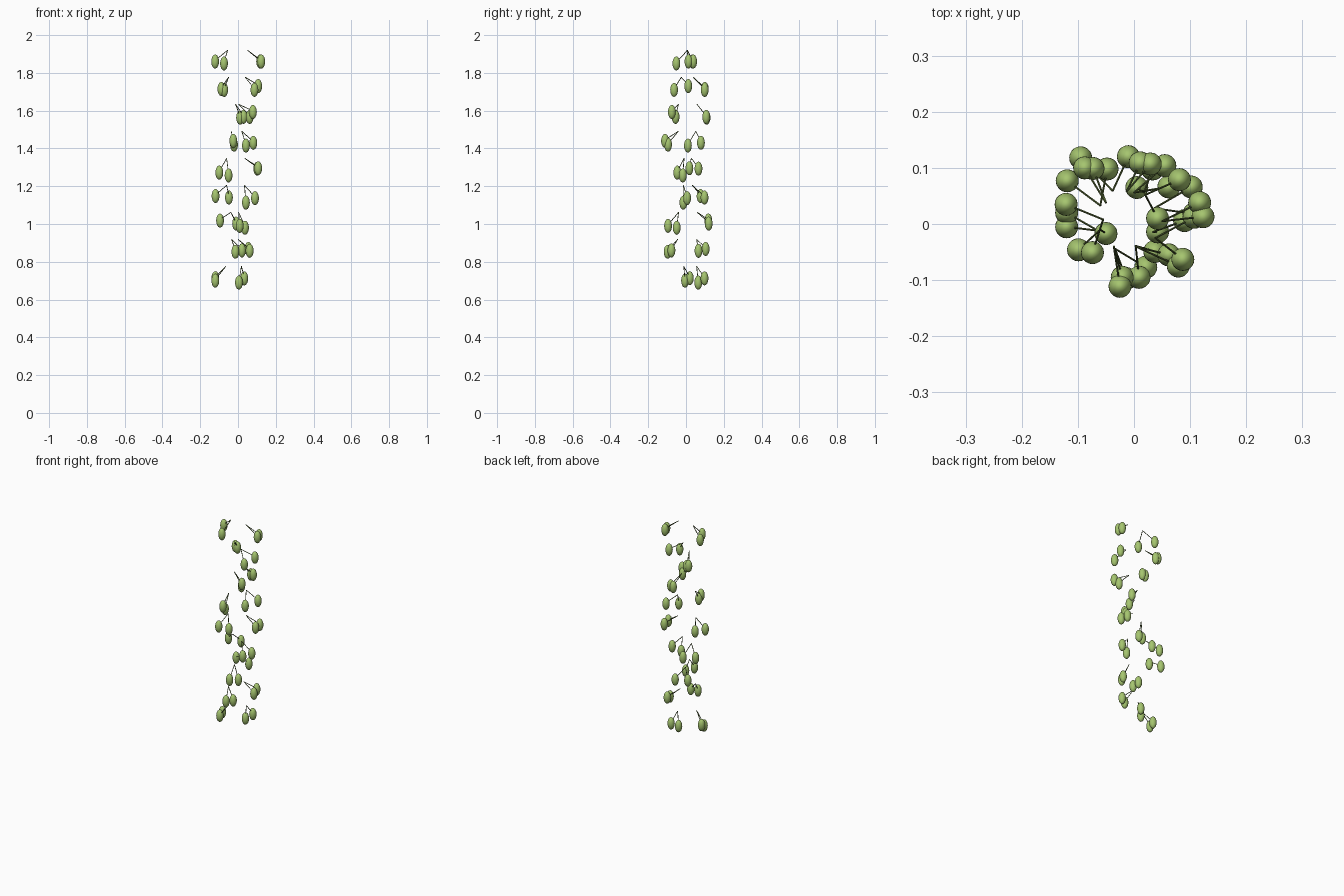
import bpy
from mathutils import Vector


def material(name, rgb):
    m = bpy.data.materials.new(name)
    m.diffuse_color = (*rgb, 1)
    return m


GREEN = material("fruit green", (0.38, 0.56, 0.16))
DARK = material("dark stem", (0.09, 0.13, 0.035))

# Fruit pairs, from the top tier down: stem origin x, y, then two fruit centres x, y, z
PAIRS = [
    (-0.055, 0.008, (-0.121, 0.035, 1.86), (-0.074, -0.051, 1.85)),
    (0.050, 0.005, (0.123, 0.013, 1.86), (0.117, 0.038, 1.86)),
    (-0.050, 0.038, (-0.088, 0.100, 1.715), (-0.073, 0.099, 1.71)),
    (0.038, -0.025, (0.087, -0.063, 1.71), (0.107, 0.012, 1.73)),
    (-0.013, 0.058, (0.011, 0.109, 1.563), (0.029, 0.107, 1.567)),
    (0.003, -0.040, (0.079, -0.075, 1.593), (0.062, -0.055, 1.567)),
    (-0.036, -0.040, (-0.025, -0.111, 1.44), (-0.021, -0.095, 1.42)),
    (0.020, 0.052, (0.042, 0.010, 1.415), (0.081, 0.079, 1.43)),
    (-0.060, -0.010, (-0.099, -0.046, 1.272), (-0.050, -0.017, 1.257)),
    (0.036, 0.028, (0.107, 0.018, 1.295), (0.102, 0.066, 1.293)),
    (-0.060, 0.033, (-0.119, 0.077, 1.148), (-0.048, 0.098, 1.14)),
    (0.034, -0.014, (0.042, -0.014, 1.113), (0.090, 0.006, 1.137)),
    (-0.038, 0.059, (-0.095, 0.118, 1.018), (-0.010, 0.120, 1.002)),
    (0.003, -0.039, (0.009, -0.095, 0.99), (0.037, -0.049, 0.98)),
    (-0.034, -0.044, (-0.014, -0.097, 0.853), (0.021, -0.077, 0.86)),
    (0.000, 0.056, (0.062, 0.066, 0.858), (0.055, 0.104, 0.868)),
    (-0.064, -0.012, (-0.120, -0.005, 0.70), (-0.120, 0.020, 0.713)),
    (0.018, 0.056, (0.005, 0.065, 0.69), (0.033, 0.098, 0.712)),
]


def add_fruit(c):
    bpy.ops.mesh.primitive_uv_sphere_add(segments=20, ring_count=14, radius=1, location=c)
    o = bpy.context.object
    o.name = "fruit"
    o.scale = (0.0205, 0.0205, 0.037)
    bpy.ops.object.transform_apply(location=False, rotation=False, scale=True)
    o.data.materials.append(GREEN)
    bpy.ops.object.shade_smooth()


def add_stem(a, b):
    d = b - a
    bpy.ops.mesh.primitive_cylinder_add(vertices=6, radius=0.002, depth=d.length,
                                        location=(a + b) / 2)
    o = bpy.context.object
    o.name = "fruit_stem"
    o.rotation_euler = d.to_track_quat('Z', 'Y').to_euler()
    o.data.materials.append(DARK)


# Nine tiers, each with two opposite pairs of hanging fruit
for i, (x, y, *fruits) in enumerate(PAIRS):
    top = Vector((x, y, 1.92 - 0.143 * (i // 2)))
    for c in fruits:
        add_fruit(c)
        add_stem(top, Vector(c) + Vector((0, 0, 0.006)))
